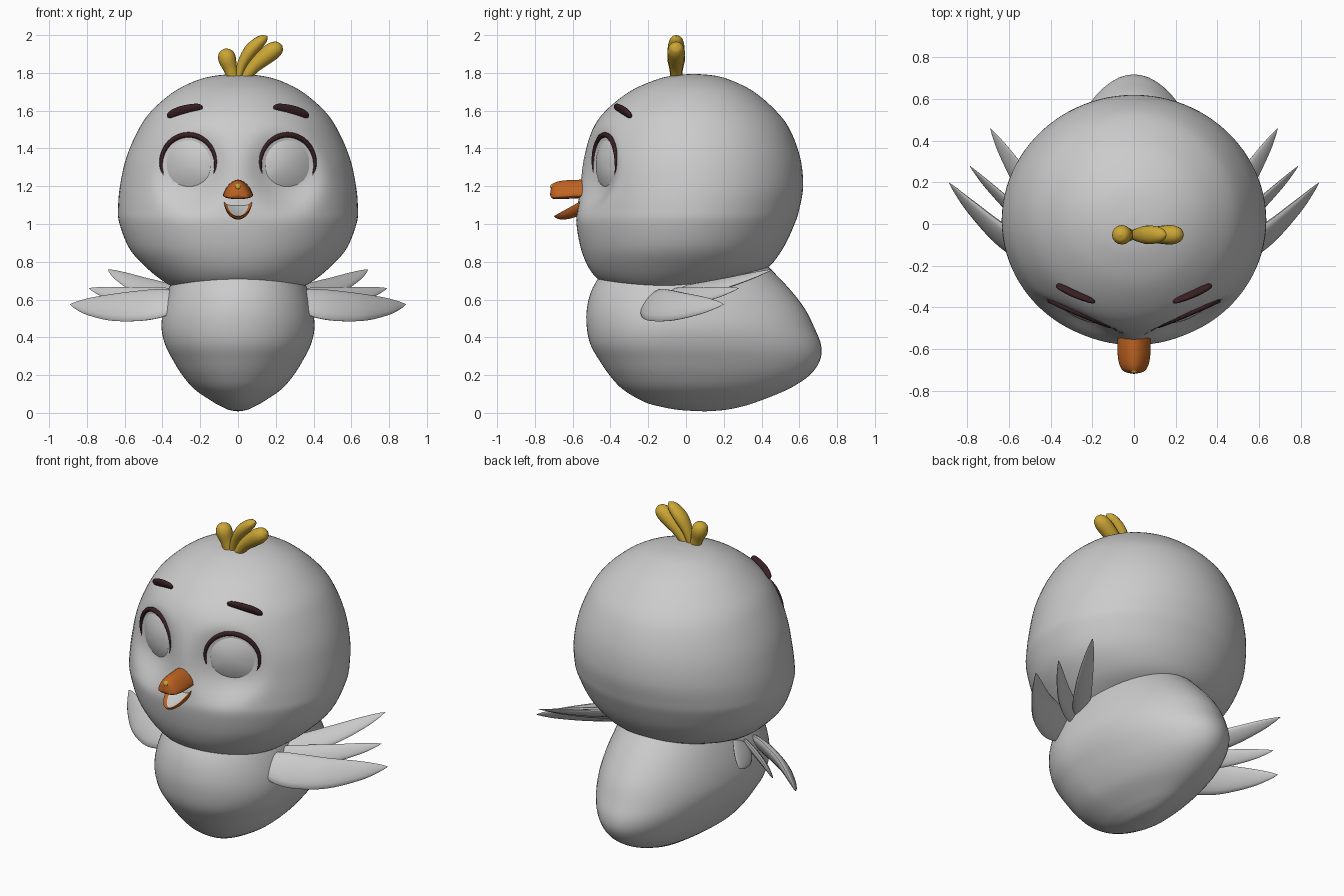
import bpy, bmesh, math
from mathutils import Vector, Matrix
from mathutils.bvhtree import BVHTree

cube = bpy.data.objects.get("Cube")
if cube:
    bpy.data.objects.remove(cube)


def material(name, r, g, b):
    m = bpy.data.materials.new(name)
    m.use_nodes = True
    m.diffuse_color = (r, g, b, 1)
    node = next(n for n in m.node_tree.nodes if n.type == 'BSDF_PRINCIPLED')
    node.inputs["Base Color"].default_value = (r, g, b, 1)
    return m


GREY = material("plumage grey", 0.6, 0.6, 0.6)
ORANGE = material("beak orange", 0.52, 0.125, 0.016)
YELLOW = material("tuft yellow", 0.6, 0.38, 0.035)
BROWN = material("dark brown", 0.04, 0.014, 0.016)


def finish(name, bm, *mats):
    bmesh.ops.recalc_face_normals(bm, faces=bm.faces)
    mesh = bpy.data.meshes.new(name)
    bm.to_mesh(mesh)
    bm.free()
    for m in mats:
        mesh.materials.append(m)
    ob = bpy.data.objects.new(name, mesh)
    bpy.context.collection.objects.link(ob)
    bpy.ops.object.select_all(action='DESELECT')
    ob.select_set(True)
    bpy.context.view_layer.objects.active = ob
    bpy.ops.object.shade_smooth_by_angle(angle=math.radians(50))
    return ob


def spline(rows, steps=5):
    """Smooth curve through rows of equal length."""
    rows = [Vector(r) for r in rows]
    out = []
    for i in range(len(rows) - 1):
        a, b, c, d = (rows[max(0, min(len(rows) - 1, i + k))] for k in (-1, 0, 1, 2))
        for s in range(steps):
            t = s / steps
            out.append(b + (c - a) * (t / 2) + (a * 2 - b * 5 + c * 4 - d) * (t * t / 2)
                       + (b * 3 - a - c * 3 + d) * (t ** 3 / 2))
    return out + [rows[-1]]


def loft(rings):
    """Skin a list of closed rings and cap both ends."""
    bm = bmesh.new()
    loops = [[bm.verts.new(p) for p in ring] for ring in rings]
    n = len(loops[0])
    for a, b in zip(loops, loops[1:]):
        for i in range(n):
            bm.faces.new((a[i], a[(i + 1) % n], b[(i + 1) % n], b[i]))
    for end in (loops[0], loops[-1]):
        bm.faces.new(end)
    bmesh.ops.remove_doubles(bm, verts=bm.verts, dist=0.0004)
    return bm


def turn(n):
    return [(math.cos(math.tau * i / n), math.sin(math.tau * i / n)) for i in range(n)]


def egg(rows, n=64):
    """Rows of height, half width, front, middle and back."""
    rings = []
    for z, w, f, m, b in spline(rows):
        rings.append([Vector((w * c, m + s * ((b - m) if s > 0 else (m - f)), z)) for c, s in turn(n)])
    return loft(rings)


def sweep(name, rows, mat, wide, ratio=1.0, n=16):
    """Rows of x, y, z and radius; wide is the broad direction of the section."""
    pts = spline(rows)
    rings = []
    for i, p in enumerate(pts):
        tangent = (pts[min(i + 1, len(pts) - 1)] - pts[max(i - 1, 0)]).xyz.normalized()
        thin = tangent.cross(Vector(wide)).normalized()
        broad = thin.cross(tangent)
        r = max(p[3], 0.0005)
        rings.append([p.xyz + broad * (r * c) + thin * (r * ratio * s) for c, s in turn(n)])
    return finish(name, loft(rings), mat)


# Body with a rounded tail
finish("body", egg([
    (.008, 0, .1, .1, .1), (.015, .045, -.03, .08, .2), (.032, .085, -.13, .05, .29),
    (.06, .135, -.225, .02, .38), (.125, .23, -.335, -.03, .54), (.2, .295, -.405, -.06, .655),
    (.28, .345, -.46, -.08, .71), (.36, .385, -.505, -.1, .715), (.45, .405, -.525, -.1, .68),
    (.55, .395, -.525, -.1, .63), (.66, .365, -.495, -.08, .545), (.78, .32, -.42, -.05, .43)]), GREY)


def eye_plane(x):
    return -.485 + .42 * (abs(x) - .12)


# Head, pressed in to upright eye sockets
bm = egg([
    (.655, .32, -.36, -.1, .14), (.69, .385, -.445, -.08, .25), (.76, .475, -.51, -.04, .42),
    (.865, .572, -.555, -.01, .51), (1, .627, -.58, .01, .575), (1.08, .635, -.575, .02, .6),
    (1.2, .625, -.56, .03, .62), (1.35, .592, -.54, .03, .605), (1.5, .527, -.495, .035, .55),
    (1.6, .457, -.425, .035, .475), (1.7, .34, -.3, .04, .36), (1.76, .22, -.17, .04, .24),
    (1.786, .115, -.07, .04, .15), (1.795, 0, .04, .04, .04)], 96)
for v in bm.verts:
    push = eye_plane(v.co.x) + .005 - v.co.y
    if v.co.y < -.15 and push > 0:
        d = ((abs(v.co.x) - .26) / .18) ** 2 + ((v.co.z - 1.31) / .19) ** 2
        v.co.y += push * math.exp(-.7 * d * d)
tree = BVHTree.FromBMesh(bm)
finish("head", bm, GREY)


def on_head(x, z, lift=0.0):
    hit = tree.ray_cast(Vector((x, -2, z)), Vector((0, 1, 0)))[0]
    return Vector((x, hit.y - lift, z))


for side, s in (("left", 1), ("right", -1)):
    # Domed eye, flatter along the bottom
    rings = []
    for k in range(11):
        r = 1 - k / 10
        ring = []
        for c, q in turn(40):
            x = .26 + .145 * r * c
            up = .15 * q if q > 0 else -.155 * abs(q) ** .7
            ring.append(Vector((s * x, eye_plane(x) + .015 - .045 * (1 - r * r), 1.32 + r * up)))
        rings.append(ring)
    finish(side + "_eye", loft(rings), GREY)

    # Lash line over the eye
    rows = []
    for k in range(13):
        a = math.radians(-28 + 236 * k / 12)
        x = .262 + .145 * math.cos(a)
        rows.append((s * x, eye_plane(x) - .004, 1.32 + .152 * math.sin(a),
                     .003 + .011 * math.sin(math.pi * k / 12) ** .6))
    sweep(side + "_lash", rows, BROWN, (0, 1, 0), n=8)

    # Eyebrow
    rows = []
    for x, z, r in ((.188, 1.618, 0), (.194, 1.618, .014), (.22, 1.616, .023), (.28, 1.603, .028),
                    (.33, 1.587, .027), (.362, 1.572, .019), (.372, 1.564, 0)):
        rows.append((*on_head(s * x, z, .012), r))
    sweep(side + "_brow", rows, BROWN, (0, -.5, 1), .6)

    # Wing of three pointed feathers
    for part, root, tip, width, wide, bow in (
            ("front", (.33, -.2, .59), (.89, .2, .575), .1, (0, .8, 1), .07),
            ("middle", (.34, -.1, .62), (.79, .28, .66), .058, (0, .8, 1), .03),
            ("back", (.34, -.06, .635), (.69, .46, .76), .064, (-.6, .4, .5), .02)):
        a, b = Vector(root), Vector(tip)
        rows = []
        for t, w in ((0, .65), (.12, .93), (.3, 1), (.55, .88), (.8, .55), (.94, .22), (1, 0)):
            p = a.lerp(b, t) - Vector((0, bow, .02)) * math.sin(math.pi * t)
            rows.append((s * p.x, p.y, p.z, width * w))
        sweep(f"{side}_{part}_feather", rows, GREY, (s * wide[0], wide[1], wide[2]), .3)

# Upper beak, a rounded triangle in section
rings = []
for y, w, zc, up in spline([(-.5, .08, 1.155, .08), (-.58, .08, 1.152, .082), (-.64, .077, 1.148, .083),
                            (-.685, .066, 1.145, .078), (-.71, .044, 1.145, .06), (-.72, 0, 1.155, 0)]):
    rings.append([Vector((w * c * (1 - .25 * max(q, 0)), y, zc + q * (up if q > 0 else .016 * w / .08)))
                  for c, q in turn(32)])
finish("upper_beak", loft(rings), ORANGE)

# Small spot on the beak tip
bm = bmesh.new()
bmesh.ops.create_uvsphere(bm, u_segments=16, v_segments=8, radius=.018,
                          matrix=Matrix.Translation((0, -.701, 1.196)))
finish("beak_spot", bm, YELLOW)

# Lower beak, a tilted scoop with a pale lining
bm = bmesh.new()
bmesh.ops.create_uvsphere(bm, u_segments=32, v_segments=16, radius=1)
bmesh.ops.scale(bm, vec=(.074, .165, .066), verts=bm.verts)
cut = bmesh.ops.bisect_plane(bm, geom=bm.verts[:] + bm.edges[:] + bm.faces[:], dist=.0001,
                             plane_co=(0, 0, 0), plane_no=(0, 0, 1), clear_outer=True)
rim = [e for e in cut["geom_cut"] if isinstance(e, bmesh.types.BMEdge)]
lid = bmesh.ops.contextual_create(bm, geom=rim)["faces"]
bmesh.ops.recalc_face_normals(bm, faces=bm.faces)
bmesh.ops.inset_region(bm, faces=lid, thickness=.018, depth=-.012)
for f in lid:
    f.material_index = 1
bmesh.ops.transform(bm, verts=bm.verts,
                    matrix=Matrix.Translation((0, -.555, 1.122)) @ Matrix.Rotation(math.radians(29), 4, 'X'))
finish("lower_beak", bm, ORANGE, GREY)

# Tuft of three club-shaped plumes
for part, path in (
        ("right", [(-.025, 1.77, .03), (-.04, 1.82, .036), (-.055, 1.865, .046), (-.062, 1.895, .044),
                   (-.066, 1.918, .03), (-.068, 1.93, 0)]),
        ("middle", [(0, 1.77, .024), (.022, 1.845, .034), (.065, 1.915, .045), (.11, 1.96, .04),
                    (.14, 1.983, .026), (.156, 1.995, 0)]),
        ("left", [(.035, 1.77, .026), (.085, 1.835, .036), (.145, 1.887, .045), (.19, 1.92, .045),
                  (.222, 1.938, .03), (.235, 1.945, 0)])):
    sweep(part + "_plume", [(x, -.052, z, r) for x, z, r in path], YELLOW, (0, 1, 0),
          .8 if part == "middle" else 1)
